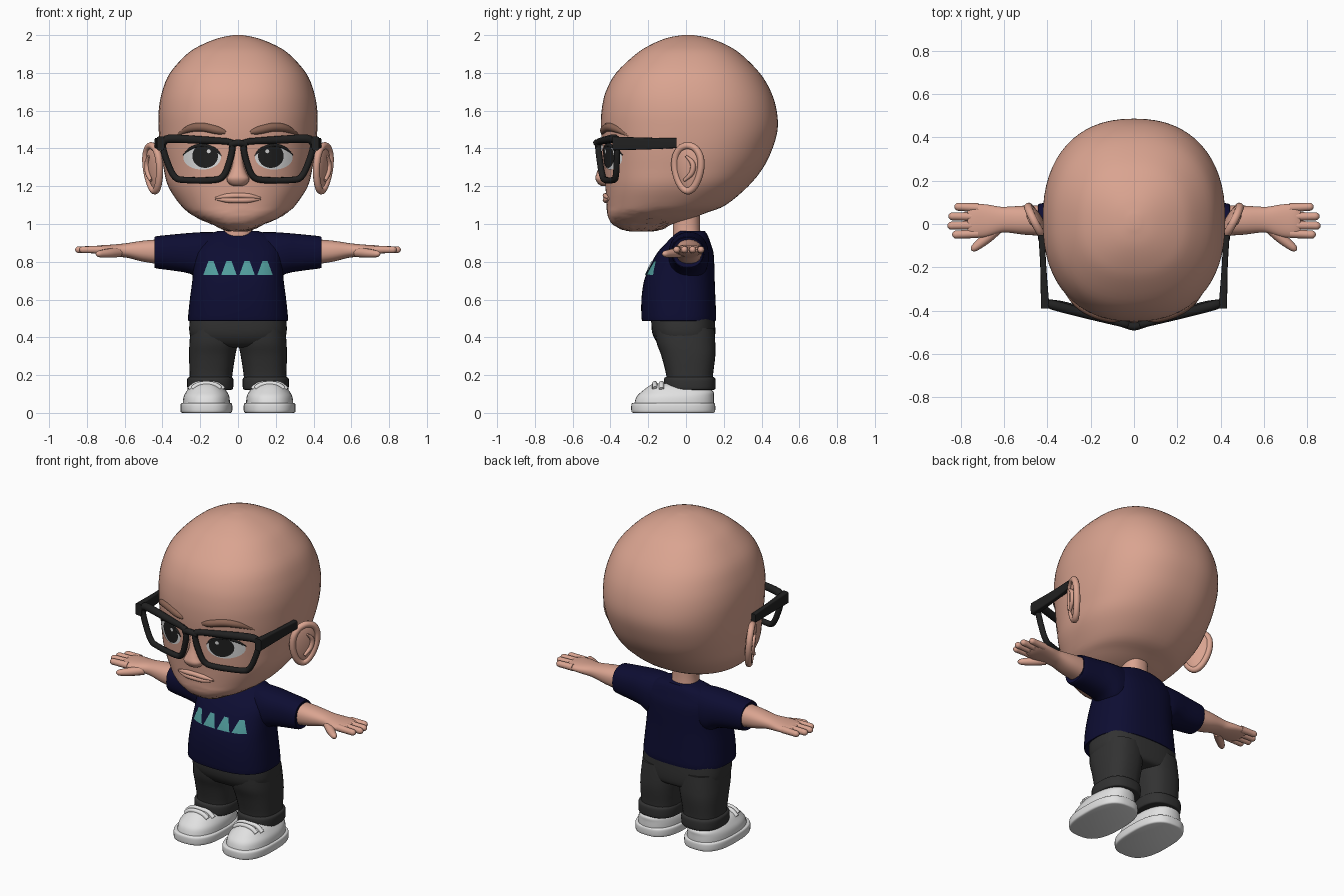
import bpy, bmesh, math, random
from mathutils import Vector
from mathutils.bvhtree import BVHTree

cube = bpy.data.objects.get("Cube")
if cube:
    bpy.data.objects.remove(cube)
random.seed(4)
made = []


def material(name, rgb):
    m = bpy.data.materials.new(name)
    m.use_nodes = True
    m.diffuse_color = (*rgb, 1)
    node = m.node_tree.nodes["Principled BSDF"]
    node.inputs["Base Color"].default_value = (*rgb, 1)
    node.inputs["Roughness"].default_value = 0.6
    return m


SKIN = material("skin", (0.70, 0.37, 0.28))
BROW = material("brow_brown", (0.26, 0.13, 0.09))
NAVY = material("shirt_navy", (0.004, 0.004, 0.032))
TEAL = material("print_teal", (0.08, 0.33, 0.33))
CHARCOAL = material("trouser_charcoal", (0.032, 0.032, 0.032))
BLACK = material("frame_black", (0.015, 0.015, 0.015))
WHITE = material("white", (0.75, 0.75, 0.75))


def add(name, mesh, mat):
    mesh.materials.clear()
    mesh.materials.append(mat)
    ob = bpy.data.objects.new(name, mesh)
    bpy.context.collection.objects.link(ob)
    made.append(ob)
    return ob


def smooth(rows, steps=4, closed=False):
    """Catmull-Rom interpolation through rows of numbers."""
    n, out = len(rows), []
    pick = (lambda i: rows[i % n]) if closed else (lambda i: rows[min(max(i, 0), n - 1)])
    for i in range(n if closed else n - 1):
        for k in range(steps):
            t = k / steps
            out.append([0.5 * (2 * b + (c - a) * t + (2 * a - 5 * b + 4 * c - d) * t * t
                               + (3 * b - a - 3 * c + d) * t ** 3)
                        for a, b, c, d in zip(pick(i - 1), pick(i), pick(i + 1), pick(i + 2))])
    return out if closed else out + [list(rows[-1])]


def loft(name, mat, rows, axis="z", power=2.3, sides=32, steps=4):
    """Rows are (position, a0, a1, b0, b1), or (position, half width, b0, b1)."""
    rows = [(r[0], -r[1], r[1], r[2], r[3]) if len(r) == 4 else r for r in rows]
    bm, rings = bmesh.new(), []
    for p, a0, a1, b0, b1 in smooth(rows, steps):
        ring = []
        for i in range(sides):
            t = math.tau * i / sides
            c, s = math.cos(t), math.sin(t)
            a = (a0 + a1) / 2 + (a1 - a0) / 2 * math.copysign(abs(c) ** (2 / power), c)
            b = (b0 + b1) / 2 + (b1 - b0) / 2 * math.copysign(abs(s) ** (2 / power), s)
            ring.append(bm.verts.new({"z": (a, b, p), "x": (p, a, b), "y": (a, p, b)}[axis]))
        rings.append(ring)
    for r, q in zip(rings, rings[1:]):
        for i in range(sides):
            j = (i + 1) % sides
            bm.faces.new((r[i], r[j], q[j], q[i]))
    bm.faces.new(rings[0])
    bm.faces.new(rings[-1])
    bmesh.ops.recalc_face_normals(bm, faces=bm.faces)
    mesh = bpy.data.meshes.new(name)
    bm.to_mesh(mesh)
    bm.free()
    return add(name, mesh, mat)


def surface(ob):
    return BVHTree.FromPolygons([v.co.copy() for v in ob.data.vertices],
                                [list(p.vertices) for p in ob.data.polygons])


def front(tree, x, z, lift=0.0):
    hit = tree.ray_cast(Vector((x, -2, z)), Vector((0, 1, 0)))[0]
    return Vector((x, hit.y - lift, z))


def tube(name, mat, pts, radii, closed=False):
    """Round tube along a smoothed path; radii is a number or one per point."""
    if not isinstance(radii, (list, tuple)):
        radii = [radii] * len(pts)
    path = smooth([(*p, r) for p, r in zip(pts, radii)], 5, closed)
    cu = bpy.data.curves.new(name, "CURVE")
    cu.dimensions = "3D"
    cu.bevel_depth, cu.bevel_resolution, cu.use_fill_caps = 1, 3, True
    sp = cu.splines.new("POLY")
    sp.points.add(len(path) - 1)
    for point, (x, y, z, r) in zip(sp.points, path):
        point.co, point.radius = (x, y, z, 1), r
    sp.use_cyclic_u = closed
    ob = bpy.data.objects.new(name, cu)
    bpy.context.collection.objects.link(ob)
    mesh = bpy.data.meshes.new_from_object(ob.evaluated_get(bpy.context.evaluated_depsgraph_get()))
    bpy.data.objects.remove(ob)
    return add(name, mesh, mat)


def patch(name, mat, tree, outline, lift, rings=6):
    """Thin plate that follows a surface seen from the front."""
    bm, n = bmesh.new(), len(outline)
    cx, cz = (sum(p[k] for p in outline) / n for k in (0, 1))
    centre, prev = bm.verts.new(front(tree, cx, cz, lift)), None
    for k in range(1, rings + 1):
        s = k / rings
        ring = [bm.verts.new(front(tree, cx + (x - cx) * s, cz + (z - cz) * s, lift)) for x, z in outline]
        for i in range(n):
            j = (i + 1) % n
            bm.faces.new((prev[i], ring[i], ring[j], prev[j]) if prev else (centre, ring[i], ring[j]))
        prev = ring
    mesh = bpy.data.meshes.new(name)
    bm.to_mesh(mesh)
    bm.free()
    return add(name, mesh, mat)


def ellipse(x, z, rx, rz, n=32):
    return [(x + rx * math.cos(math.tau * i / n), z + rz * math.sin(math.tau * i / n)) for i in range(n)]


# Head and neck
head = loft("head", SKIN, [
    (0.963, 0.05, -0.3, -0.17), (0.975, 0.09, -0.35, -0.12), (1.0, 0.14, -0.39, -0.07),
    (1.03, 0.21, -0.41, 0.03), (1.06, 0.26, -0.418, 0.11), (1.1, 0.305, -0.42, 0.21),
    (1.2, 0.37, -0.427, 0.33), (1.3, 0.395, -0.435, 0.41), (1.4, 0.412, -0.442, 0.458),
    (1.5, 0.42, -0.45, 0.485), (1.6, 0.42, -0.447, 0.48), (1.7, 0.402, -0.425, 0.45),
    (1.8, 0.36, -0.37, 0.39), (1.9, 0.27, -0.265, 0.29), (1.95, 0.19, -0.185, 0.21),
    (1.985, 0.1, -0.1, 0.12), (2.0, 0.025, -0.02, 0.04)], sides=64)
face = surface(head)
for v in head.data.vertices:  # rough stubbled jaw
    if v.co.z < 1.2 and v.co.y < -0.1:
        v.co += v.co.normalized() * random.uniform(-0.003, 0.003)
loft("neck", SKIN, [(0.88, 0.1, -0.07, 0.09), (0.97, 0.075, -0.07, 0.075), (1.12, 0.075, -0.07, 0.075)])

# Nose and mouth
loft("nose", SKIN, [(1.2, 0.02, -0.445, -0.4), (1.213, 0.048, -0.465, -0.38), (1.24, 0.06, -0.48, -0.38),
                    (1.27, 0.045, -0.473, -0.38), (1.32, 0.03, -0.457, -0.38), (1.42, 0.022, -0.44, -0.4)], sides=24)
for name, z, r, bow in (("upper_lip", 1.15, 0.014, -0.012), ("lower_lip", 1.126, 0.015, 0.006)):
    tube(name, SKIN, [front(face, 0.12 * u, z + bow * u * u, 0.004) for u in (-1, -0.5, 0, 0.5, 1)],
         [0.004, r, r, r, 0.004])

# Eyes and brows
patch("left_eye_white", WHITE, face, ellipse(0.19, 1.352, 0.1, 0.064), 0.004)
patch("left_iris", BLACK, face, ellipse(0.174, 1.36, 0.068, 0.063), 0.007)
patch("left_eye_glint", WHITE, face, ellipse(0.155, 1.385, 0.011, 0.011, 12), 0.009, 2)
lid = [(0.09, 1.36), (0.12, 1.395), (0.185, 1.418), (0.25, 1.4), (0.29, 1.365)]
tube("left_eyelid", BLACK, [front(face, x, z) for x, z in lid], [0.003, 0.008, 0.009, 0.008, 0.003])
brow = [(0.065, 1.485), (0.11, 1.497), (0.19, 1.513), (0.26, 1.503), (0.325, 1.465)]
tube("left_brow", BROW, [front(face, x, z, -0.008) for x, z in brow], [0.012, 0.023, 0.024, 0.02, 0.006])

# Ears: a flat bowl with a raised rim, angled outward to the back
ear_ring = []
for i in range(12):
    t = math.tau * i / 12
    along, up = 0.078 * math.cos(t), 0.12 * math.sin(t)
    along *= 1 + 0.2 * math.sin(t)
    ear_ring.append((0.45 + 0.45 * along + 0.08 * up, 0.01 + 0.88 * along, 1.295 + up))
tube("left_ear_rim", SKIN, ear_ring, 0.019, True)
bm = bmesh.new()
bmesh.ops.create_uvsphere(bm, u_segments=24, v_segments=14, radius=1)
for v in bm.verts:
    n, a, u = v.co.x * 0.024, v.co.y * 0.08, v.co.z * 0.122
    a *= 1 + 0.2 * v.co.z
    v.co = (0.443 + 0.45 * a + 0.88 * n + 0.08 * u, 0.012 + 0.88 * a - 0.45 * n, 1.295 + u)
ear = bpy.data.meshes.new("left_ear_bowl")
bm.to_mesh(ear)
bm.free()
add("left_ear_bowl", ear, SKIN)
tube("left_ear_fold", SKIN, [(0.462, -0.01, 1.23), (0.478, 0.03, 1.27), (0.482, 0.035, 1.32), (0.475, 0.0, 1.36)],
     [0.008, 0.014, 0.014, 0.006])


# Glasses
def frame_point(x, z):
    return (x, -0.475 + 0.27 * abs(x) + (1.45 - z) * 0.06, z)


rim = [(0.05, 1.435), (0.2, 1.442), (0.365, 1.448), (0.398, 1.42), (0.375, 1.33), (0.335, 1.25),
       (0.28, 1.233), (0.13, 1.233), (0.075, 1.257), (0.042, 1.34), (0.03, 1.41)]
tube("left_glasses_rim", BLACK, [frame_point(*p) for p in rim], 0.017, True)
tube("left_glasses_top_bar", BLACK, [frame_point(x, z + 0.003) for x, z in rim[:4]], [0.016, 0.021, 0.023, 0.017])
tube("glasses_bridge", BLACK, [frame_point(x, 1.42 + 0.01 * (x == 0)) for x in (-0.045, 0, 0.045)], 0.018)
loft("left_glasses_temple", BLACK, [(-0.39, 0.39, 0.43, 1.39, 1.463), (-0.2, 0.405, 0.433, 1.395, 1.457),
                                    (-0.05, 0.412, 0.442, 1.402, 1.455)], "y", 6, 24)

# Shirt with printed blunt triangles
shirt = loft("shirt_body", NAVY, [
    (0.49, 0.257, -0.225, 0.15), (0.497, 0.265, -0.235, 0.16), (0.6, 0.255, -0.236, 0.156), (0.7, 0.242, -0.222, 0.152),
    (0.78, 0.237, -0.19, 0.15), (0.85, 0.235, -0.15, 0.145), (0.9, 0.215, -0.105, 0.13),
    (0.94, 0.17, -0.065, 0.115), (0.962, 0.11, -0.04, 0.1)], power=2.6, sides=48)
loft("left_sleeve", NAVY, [(0.08, -0.06, 0.11, 0.74, 0.955), (0.18, -0.09, 0.12, 0.7, 0.957),
                           (0.25, -0.09, 0.115, 0.735, 0.953), (0.32, -0.082, 0.105, 0.75, 0.947),
                           (0.432, -0.075, 0.095, 0.765, 0.935), (0.44, -0.065, 0.085, 0.775, 0.925)], "x", 2.3)
chest = surface(shirt)
for k, x in enumerate((-0.143, -0.048, 0.048, 0.143)):
    corners = [(x - 0.041, 0.73), (x + 0.041, 0.73), (x + 0.014, 0.803), (x - 0.014, 0.803)]
    edge = [Vector(a).lerp(Vector(b), i / 5) for a, b in zip(corners, corners[1:] + corners[:1]) for i in range(5)]
    patch(f"shirt_print_{k + 1}", TEAL, chest, edge, 0.005, 4)

# Arms, hands and fingers
loft("left_arm", SKIN, [(0.4, -0.055, 0.085, 0.785, 0.92), (0.5, -0.05, 0.085, 0.8, 0.912),
                        (0.58, -0.04, 0.08, 0.82, 0.9), (0.62, -0.042, 0.08, 0.825, 0.895),
                        (0.68, -0.06, 0.09, 0.832, 0.89), (0.74, -0.062, 0.092, 0.84, 0.886),
                        (0.77, -0.045, 0.075, 0.85, 0.878)], "x")
for finger, y, tip in (("little", 0.076, 0.83), ("ring", 0.034, 0.857), ("middle", -0.006, 0.862), ("index", -0.045, 0.84)):
    tube(f"left_{finger}_finger", SKIN, [(x, y + (y - 0.015) * (x - 0.74) * 0.8, 0.864)
         for x in (0.72, tip - 0.045, tip - 0.015, tip - 0.003, tip)], [0.021, 0.019, 0.018, 0.01, 0.003])
tube("left_thumb", SKIN, [(0.63, -0.02, 0.85), (0.68, -0.065, 0.846), (0.73, -0.105, 0.842), (0.745, -0.118, 0.842),
                          (0.75, -0.123, 0.842)], [0.026, 0.025, 0.019, 0.012, 0.003])

# Trousers with turned-up cuffs
loft("trouser_hips", CHARCOAL, [(0.345, 0.14, -0.09, 0.11), (0.36, 0.22, -0.14, 0.145), (0.42, 0.257, -0.178, 0.155),
                                (0.52, 0.253, -0.185, 0.152)], power=2.8, sides=40)
loft("left_trouser_leg", CHARCOAL, [(0.13, 0.035, 0.255, -0.1, 0.14), (0.2, 0.03, 0.256, -0.105, 0.143),
                                    (0.3, 0.015, 0.259, -0.13, 0.155), (0.37, 0.002, 0.257, -0.155, 0.155),
                                    (0.45, 0.002, 0.25, -0.165, 0.15)], power=2.5)
loft("left_trouser_cuff", CHARCOAL, [(0.122, 0.035, 0.26, -0.107, 0.147), (0.13, 0.026, 0.268, -0.116, 0.156),
                                     (0.178, 0.025, 0.269, -0.117, 0.156), (0.19, 0.034, 0.258, -0.106, 0.146)], power=2.5)

# Ankles and shoes
loft("left_ankle", SKIN, [(0.09, 0.075, 0.225, -0.07, 0.11), (0.16, 0.075, 0.225, -0.07, 0.11)])
loft("left_shoe_sole", WHITE, [(0, 0.04, 0.295, -0.28, 0.145), (0.008, 0.031, 0.304, -0.289, 0.154),
                               (0.045, 0.031, 0.304, -0.289, 0.154), (0.053, 0.04, 0.295, -0.28, 0.145)], power=2.7, sides=48)
shoe = loft("left_shoe_upper", WHITE, [(0.04, 0.042, 0.293, -0.276, 0.147), (0.085, 0.046, 0.288, -0.262, 0.147),
                                       (0.115, 0.06, 0.272, -0.232, 0.143), (0.14, 0.085, 0.25, -0.2, 0.09),
                                       (0.155, 0.115, 0.22, -0.175, 0.0)], power=2.4, sides=40)
instep = surface(shoe)
for strap, y, wide in (("front", -0.165, 0.075), ("back", -0.13, 0.09)):
    pts = []
    for u in (-1, -0.6, 0, 0.6, 1):
        x = 0.167 + wide * u
        hit = instep.ray_cast(Vector((x, y, 1)), Vector((0, 0, -1)))[0]
        pts.append((x, y, hit.z))
    tube(f"left_shoe_{strap}_strap", WHITE, pts, 0.014)

# Mirror every left part to the right
for ob in [o for o in made if o.name.startswith("left_")]:
    mesh = ob.data.copy()
    for v in mesh.vertices:
        v.co.x *= -1
    mesh.flip_normals()
    add(ob.name.replace("left_", "right_"), mesh, ob.data.materials[0])

# Smooth shading with sharp creases kept
bpy.ops.object.select_all(action="DESELECT")
for ob in made:
    ob.select_set(True)
bpy.context.view_layer.objects.active = head
bpy.ops.object.shade_smooth_by_angle(angle=math.radians(45))
